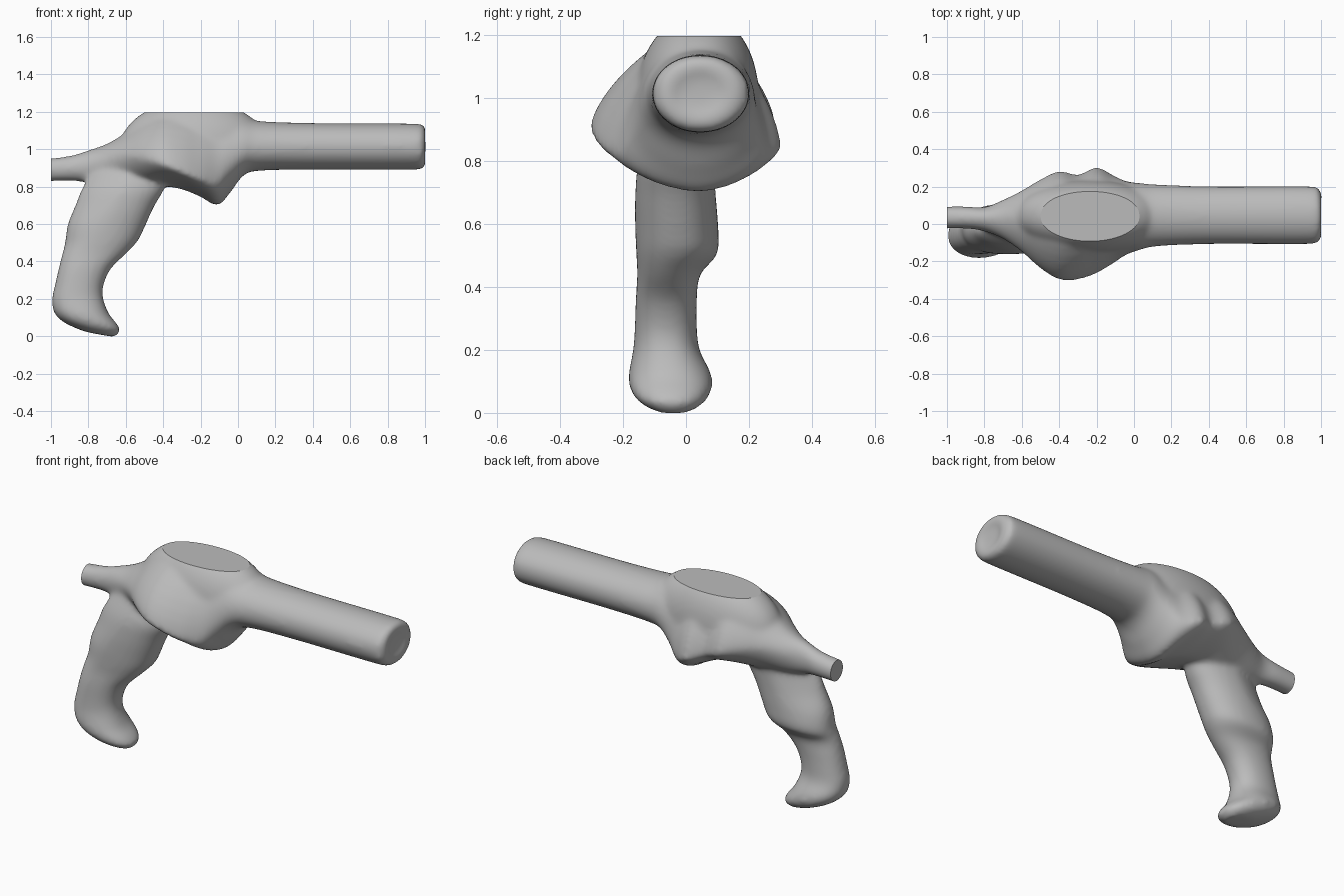
import bpy
import bmesh
from math import sin, cos, pi
from mathutils import Vector

SIDES = 40
STEPS = 6

if "Cube" in bpy.data.objects:
    bpy.data.objects.remove(bpy.data.objects["Cube"])


def spline(rows):
    """Blend neighbouring section rows smoothly (Catmull-Rom)."""
    padded = [rows[0]] + rows + [rows[-1]]
    result = []
    for a, b, c, d in zip(padded, padded[1:], padded[2:], padded[3:]):
        for step in range(STEPS):
            t = step / STEPS
            result.append([
                q + t / 2 * (r - p + t * (2*p - 5*q + 4*r - s + t * (3*(q - r) + s - p)))
                for p, q, r, s in zip(a, b, c, d)])
    return result + [rows[-1]]


def power(value, exponent):
    return abs(value) ** exponent * (1 if value > 0 else -1)


def body_ring(row):
    """Upright section with a separate extent on each of its four sides."""
    x, right, left, bottom, top, yc, zc, roundness = row
    ring = []
    for i in range(SIDES):
        a = 2 * pi * i / SIDES
        c, s = power(cos(a), 2 / roundness), power(sin(a), 2 / roundness)
        y = yc + c * (left - yc if c > 0 else yc - right)
        z = zc + s * (top - zc if s > 0 else zc - bottom)
        ring.append(Vector((x, y, z)))
    return ring


def grip_ring(row):
    """Section spanning a back point and a front point, narrowed to the back."""
    bx, bz, fx, fz, right, left, taper = row
    back, front = Vector((bx, 0, bz)), Vector((fx, 0, fz))
    middle, half = (back + front) / 2, (front - back) / 2
    middle.y = (right + left) / 2
    side = Vector((0, (left - right) / 2, 0))
    ring = []
    for i in range(SIDES):
        a = 2 * pi * i / SIDES
        width = power(sin(a), .9) * (1 + taper * min(cos(a), 0))
        ring.append(middle + half * power(cos(a), .9) + side * width)
    return ring


def loft(bm, rings):
    loops = [[bm.verts.new(p) for p in ring] for ring in rings]
    for one, two in zip(loops, loops[1:]):
        for i in range(SIDES):
            j = (i + 1) % SIDES
            bm.faces.new((one[i], one[j], two[j], two[i]))
    bm.faces.new(loops[0])
    bm.faces.new(loops[-1])


def flat_cut(bm, point, normal):
    """Slice off everything beyond a plane and cap it with a crisp face."""
    cut = bmesh.ops.bisect_plane(
        bm, geom=bm.verts[:] + bm.edges[:] + bm.faces[:], dist=1e-5,
        plane_co=point, plane_no=normal, clear_outer=True)["geom_cut"]
    edges = [e for e in cut if isinstance(e, bmesh.types.BMEdge) and e.is_boundary]
    caps = bmesh.ops.holes_fill(bm, edges=edges, sides=0)["faces"]
    for edge in edges:
        edge.smooth = False
    for face in caps:
        face.smooth = False


# Rear stub, flared shell and barrel: x, right, left, bottom, top, yc, zc, roundness
body = [
    (-1.06, -.025, .095, .825, .945, .035, .885, 2),
    (-.9, -.025, .095, .83, .965, .035, .895, 2),
    (-.8, -.04, .09, .82, .995, .035, .91, 2),
    (-.7, -.08, .13, .8, 1.03, .035, .94, 1.8),
    (-.6, -.15, .18, .79, 1.09, .035, .96, 1.6),
    (-.5, -.24, .24, .79, 1.17, .04, .95, 1.5),
    (-.4, -.3, .285, .8, 1.22, .04, .92, 1.45),
    (-.3, -.3, .265, .785, 1.23, .04, .88, 1.45),
    (-.2, -.265, .305, .745, 1.22, .04, .84, 1.5),
    (-.11, -.21, .26, .7, 1.2, .04, .83, 1.7),
    (-.04, -.165, .23, .77, 1.19, .04, .92, 1.9),
    (.03, -.14, .22, .86, 1.17, .045, .99, 2),
    (.12, -.12, .212, .885, 1.15, .045, 1.01, 2),
    (.4, -.108, .202, .89, 1.14, .045, 1.015, 2),
    (.93, -.108, .202, .89, 1.137, .045, 1.015, 2),
    (.98, -.095, .19, .898, 1.13, .045, 1.015, 2),
    (1.005, -.065, .155, .92, 1.11, .045, 1.015, 2),
    (.99, -.02, .1, .97, 1.06, .045, 1.015, 2),
]

# Curved handle: back x, back z, front x, front z, right, left, taper
grip = [
    (-.74, .93, -.4, .89, -.1, .09, .4),
    (-.83, .8, -.39, .8, -.15, .09, .4),
    (-.87, .7, -.45, .69, -.162, .095, .3),
    (-.91, .6, -.5, .58, -.162, .103, .1),
    (-.925, .5, -.535, .51, -.158, .1, 0),
    (-.94, .44, -.6, .44, -.155, .045, 0),
    (-.96, .36, -.68, .36, -.16, .035, 0),
    (-.98, .27, -.72, .27, -.163, .035, 0),
    (-.995, .2, -.72, .2, -.168, .043, 0),
    (-.985, .13, -.69, .12, -.182, .08, 0),
    (-.94, .08, -.65, .07, -.178, .083, 0),
    (-.86, .04, -.63, .03, -.15, .06, 0),
    (-.8, .02, -.66, -.005, -.1, .02, 0),
]

bm = bmesh.new()
loft(bm, [body_ring(r) for r in spline(body)])
loft(bm, [grip_ring(r) for r in spline(grip)])

# Dome that carries the flat top: shallow below, boxier on its left side
dome = bmesh.ops.create_uvsphere(bm, u_segments=48, v_segments=32, radius=1)["verts"]
for v in dome:
    x, y, z = v.co
    y = y ** .85 if y > 0 else y
    v.co = (-.235 + .4 * x, .037 + .195 * y, 1 + z * (.265 if z > 0 else .1))
bmesh.ops.recalc_face_normals(bm, faces=bm.faces[:])

mesh = bpy.data.meshes.new("body_with_grip")
bm.to_mesh(mesh)
bm.free()
obj = bpy.data.objects.new("body_with_grip", mesh)
bpy.context.collection.objects.link(obj)

# Fuse the volumes and soften the joints
remesh = obj.modifiers.new("fuse", "REMESH")
remesh.mode = "VOXEL"
remesh.voxel_size = .012
soften = obj.modifiers.new("soften", "SMOOTH")
soften.factor = .5
soften.iterations = 20
graph = bpy.context.evaluated_depsgraph_get()
fused = bpy.data.meshes.new_from_object(obj.evaluated_get(graph))
obj.modifiers.clear()

# Flat top disc and flat rear end
bm = bmesh.new()
bm.from_mesh(fused)
for face in bm.faces:
    face.smooth = True
flat_cut(bm, (0, 0, 1.197), (0, 0, 1))
flat_cut(bm, (-1, 0, 0), (-1, 0, 0))
bm.to_mesh(mesh)
bm.free()
bpy.data.meshes.remove(fused)

grey = bpy.data.materials.new("plain_grey")
grey.use_nodes = True
colour = (.5, .5, .5, 1)
grey.diffuse_color = colour
grey.node_tree.nodes["Principled BSDF"].inputs["Base Color"].default_value = colour
mesh.materials.clear()
mesh.materials.append(grey)
